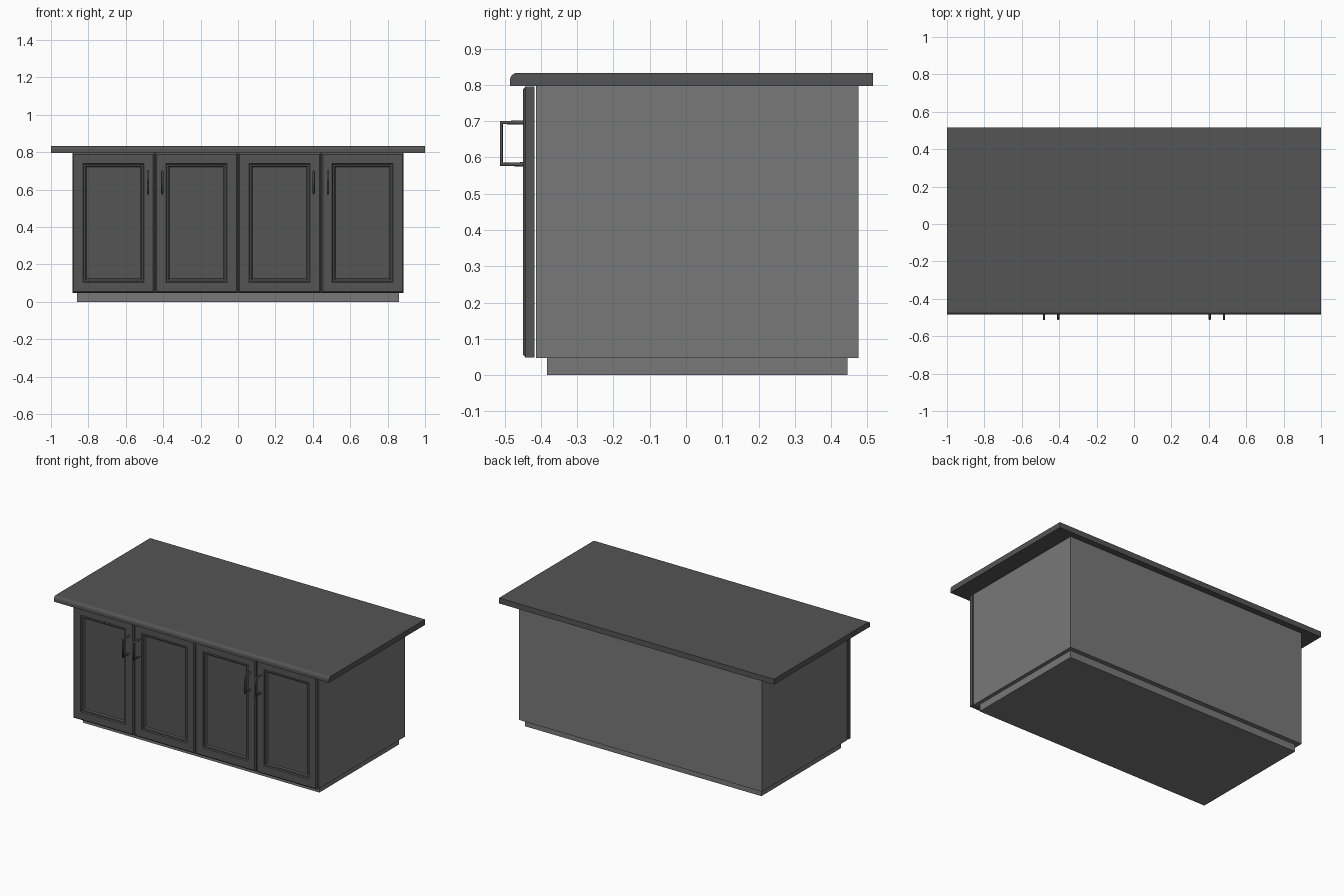
import bpy, bmesh, math

if "Cube" in bpy.data.objects:
    bpy.data.objects.remove(bpy.data.objects["Cube"])

def material(name, v):
    m = bpy.data.materials.new(name)
    m.diffuse_color = (v, v, v, 1)
    m.use_nodes = True
    m.node_tree.nodes["Principled BSDF"].inputs["Base Color"].default_value = m.diffuse_color
    return m

DARK = material("charcoal", 0.09)
GREY = material("mid grey", 0.19)

def finish(name, bm, mat):
    bmesh.ops.recalc_face_normals(bm, faces=bm.faces)
    me = bpy.data.meshes.new(name)
    bm.to_mesh(me)
    bm.free()
    me.materials.append(mat)
    ob = bpy.data.objects.new(name, me)
    bpy.context.collection.objects.link(ob)
    return ob

def box(name, x, y0, y1, z0, z1, mat):
    bm = bmesh.new()
    bmesh.ops.create_cube(bm, size=1)
    for v in bm.verts:
        v.co = (v.co.x * 2 * x, y0 + (v.co.y + .5) * (y1 - y0), z0 + (v.co.z + .5) * (z1 - z0))
    return finish(name, bm, mat)

# cabinet carcass and recessed plinth
box("plinth", 0.86, -0.383, 0.445, 0, 0.047, GREY)
box("cabinet_body", 0.884, -0.413, 0.475, 0.047, 0.797, GREY)

# countertop: side profile with rounded front edge, swept along x
R = 0.02
profile = [(0.515, 0.797), (0.515, 0.833)]
profile += [(-0.485 + R - R * math.sin(a), 0.833 - R + R * math.cos(a))
            for a in [i * math.pi / 12 for i in range(7)]]
profile += [(-0.485, 0.797)]
bm = bmesh.new()
face = bm.faces.new([bm.verts.new((-1, y, z)) for y, z in profile])
ext = bmesh.ops.extrude_face_region(bm, geom=[face], use_keep_orig=True)
for v in ext["geom"]:
    if isinstance(v, bmesh.types.BMVert):
        v.co.x = 1
finish("countertop", bm, DARK)

# doors: concentric rectangles (inset, y) form the chamfer, frame, moulding and panel
RINGS = [(0, -0.417), (0, -0.443), (0.007, -0.449), (0.056, -0.449), (0.06, -0.442),
         (0.068, -0.442), (0.075, -0.434)]

def door(name, x0, x1, z0=0.049, z1=0.795):
    bm = bmesh.new()
    loops = [[bm.verts.new((x, y, z)) for x, z in
              ((x0 + d, z0 + d), (x1 - d, z0 + d), (x1 - d, z1 - d), (x0 + d, z1 - d))]
             for d, y in RINGS]
    for a, b in zip(loops, loops[1:]):
        for i in range(4):
            j = (i + 1) % 4
            bm.faces.new((a[i], a[j], b[j], b[i]))
    bm.faces.new(loops[0])
    bm.faces.new(loops[-1])
    finish(name, bm, DARK)

# bar handles: bent round rod
def handle(name, x):
    cu = bpy.data.curves.new(name, 'CURVE')
    cu.dimensions = '3D'
    cu.bevel_depth = 0.006
    cu.bevel_resolution = 2
    cu.use_fill_caps = True
    sp = cu.splines.new('POLY')
    path = [(-0.447, 0.696), (-0.509, 0.696), (-0.509, 0.581), (-0.447, 0.581)]
    sp.points.add(len(path) - 1)
    for p, (y, z) in zip(sp.points, path):
        p.co = (x, y, z, 1)
    cu.materials.append(DARK)
    ob = bpy.data.objects.new(name, cu)
    bpy.context.collection.objects.link(ob)

for side, s in (("left", -1), ("right", 1)):
    for part, a, b, hx in (("inner", 0.002, 0.442, 0.405), ("outer", 0.447, 0.886, 0.481)):
        door(f"{side}_{part}_door", min(s * a, s * b), max(s * a, s * b))
        handle(f"{side}_{part}_handle", s * hx)
